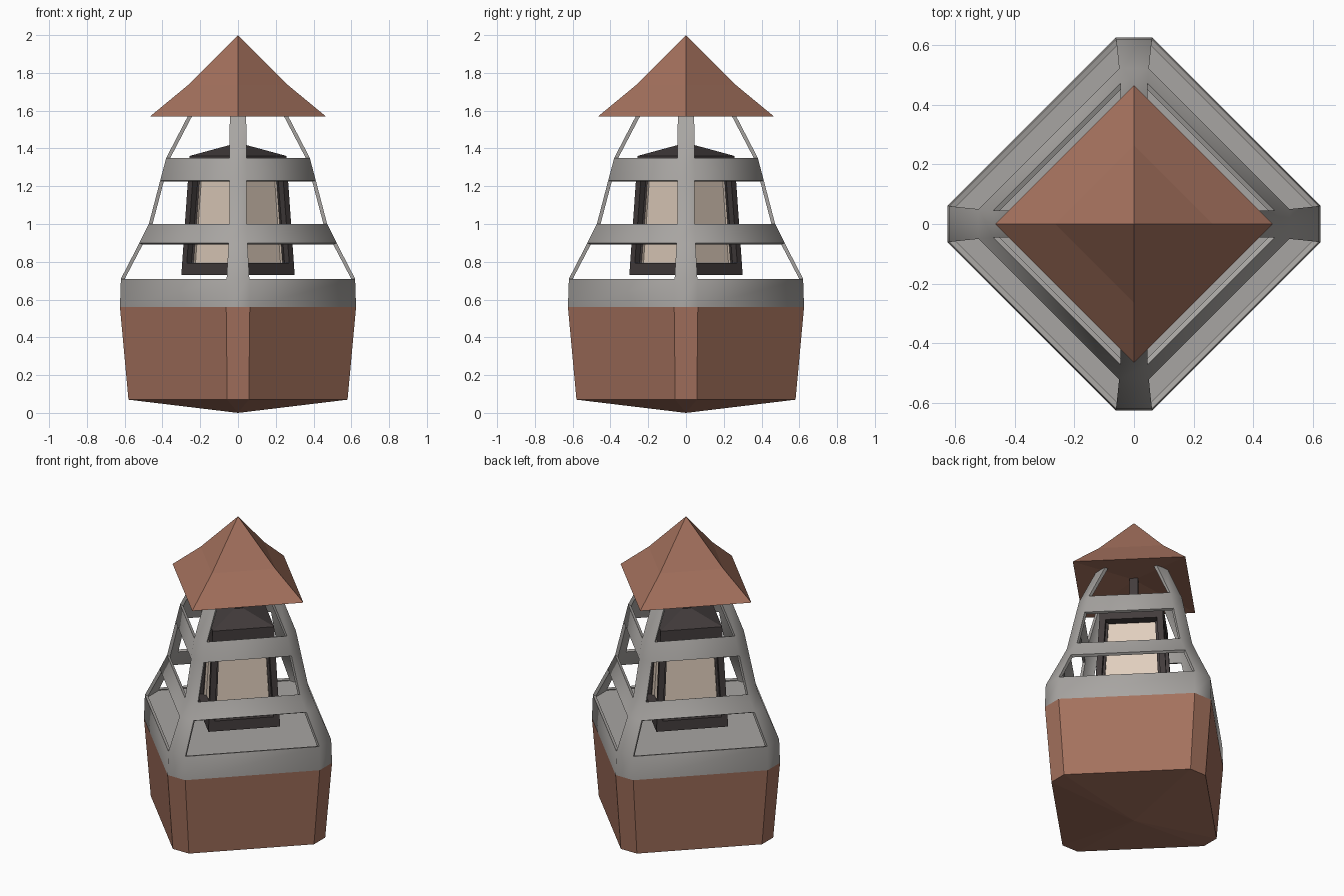
import bpy, bmesh, math
from mathutils import Matrix

if "Cube" in bpy.data.objects:
    bpy.data.objects.remove(bpy.data.objects["Cube"])


def material(name, rgb):
    m = bpy.data.materials.new(name)
    m.diffuse_color = (*rgb, 1)
    m.use_nodes = True
    m.node_tree.nodes["Principled BSDF"].inputs["Base Color"].default_value = m.diffuse_color
    return m


CLAY = material("clay_brown", (0.37, 0.165, 0.11))
GREY = material("stone_grey", (0.39, 0.375, 0.36))
DARK = material("dark_iron", (0.055, 0.045, 0.045))
CREAM = material("cream_glass", (0.75, 0.62, 0.51))


def ring_points(r, c, z):
    """Square with corners on the axes; corners are cut when c > 0."""
    pts = []
    for k in range(4):
        rot = Matrix.Rotation(k * math.pi / 2, 3, 'Z')
        from_corner = [(r, -c, z), (r, c, z)] if c else [(r, 0, z)]
        pts += [(rot[0][0] * x + rot[0][1] * y, rot[1][0] * x + rot[1][1] * y, h)
                for x, y, h in from_corner]
    return pts


def loft(rings, bottom=None, top=None, skip=lambda seg, side: False):
    """Stack rings (r, c, z); bottom/top: z of an end point, or 'flat'."""
    bm = bmesh.new()
    rows = [[bm.verts.new(p) for p in ring_points(*r)] for r in rings]
    n = len(rows[0])
    for i in range(len(rows) - 1):
        for j in range(n):
            if not skip(i, j):
                k = (j + 1) % n
                bm.faces.new((rows[i][j], rows[i][k], rows[i + 1][k], rows[i + 1][j]))
    for row, end, flip in ((rows[0], bottom, True), (rows[-1], top, False)):
        if end is None:
            continue
        loop = row[::-1] if flip else row
        if end == 'flat':
            bm.faces.new(loop)
        else:
            tip = bm.verts.new((0, 0, end))
            for j in range(n):
                bm.faces.new((loop[j], loop[(j + 1) % n], tip))
    bm.normal_update()
    return bm


def finish(bm, name, *mats):
    me = bpy.data.meshes.new(name)
    bm.to_mesh(me)
    bm.free()
    for m in mats:
        me.materials.append(m)
    ob = bpy.data.objects.new(name, me)
    bpy.context.collection.objects.link(ob)
    return ob


# Base block with shallow pointed underside
finish(loft([(0.58, 0.057, 0.07), (0.625, 0.0625, 0.56)], bottom=0.0, top='flat'),
       "base", CLAY)

# Floor inside the cage
finish(loft([(0.608, 0.055, 0.57), (0.605, 0.055, 0.7)], bottom='flat', top='flat'),
       "cage_floor", GREY)

# Open cage: corner posts and bands, with the windows left out
cage_rings = [(0.625, 0.0625, 0.56), (0.62, 0.06, 0.71), (0.522, 0.05, 0.9),
              (0.472, 0.046, 1.0), (0.412, 0.045, 1.23), (0.38, 0.045, 1.35),
              (0.24, 0.043, 1.62)]
cage = finish(loft(cage_rings, skip=lambda seg, side: seg in (1, 3, 5) and side % 2 == 1),
              "cage", GREY)
bpy.context.view_layer.objects.active = cage
cage.select_set(True)
solid = cage.modifiers.new("thickness", 'SOLIDIFY')
solid.thickness = 0.02
solid.offset = -1
bpy.ops.object.modifier_apply(modifier=solid.name)
bpy.ops.object.shade_smooth_by_angle(angle=math.radians(50))
cage.select_set(False)

# Hanging lantern: tapered body with a low pyramid cap and recessed panes
bm = loft([(0.30, 0, 0.73), (0.298, 0, 0.76), (0.261, 0, 1.29), (0.257, 0, 1.36)],
          bottom='flat', top=1.43)
panes = [f for f in bm.faces if len(f.verts) == 4
         and 0.9 < f.calc_center_median().z < 1.2]
bmesh.ops.inset_individual(bm, faces=panes, thickness=0.05)
bmesh.ops.inset_individual(bm, faces=panes, thickness=0.001, depth=-0.05)
for f in panes:
    f.material_index = 1
finish(bm, "lantern", DARK, CREAM)

# Rod holding the lantern under the roof
finish(loft([(0.035, 0, 1.4), (0.035, 0, 1.68)], bottom='flat', top='flat'),
       "hanging_rod", DARK)

# Flared roof with a slightly hollow underside
finish(loft([(0.465, 0, 1.57), (0.265, 0, 1.735)], bottom=1.62, top=2.0),
       "roof", CLAY)
